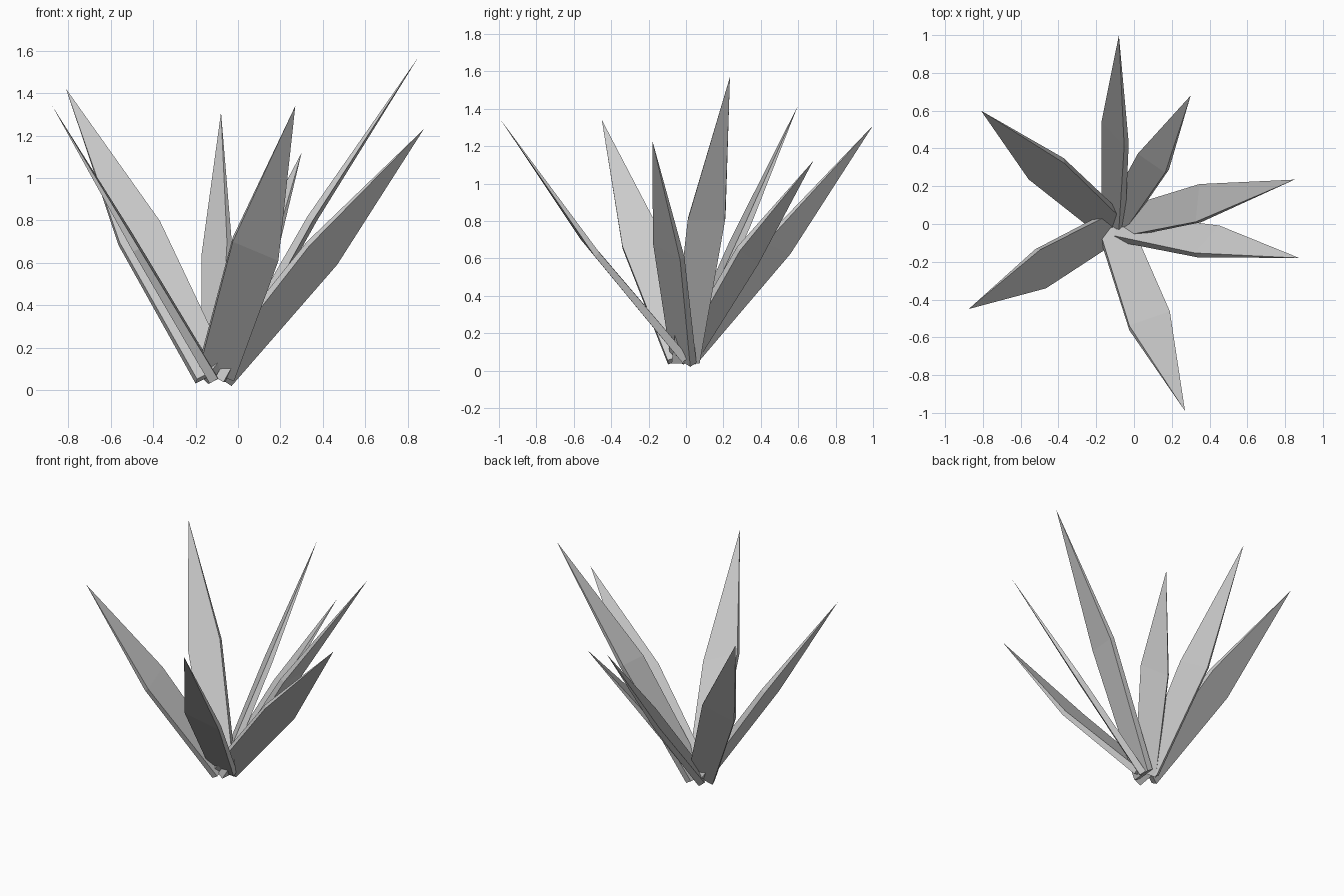
import bpy, bmesh
from mathutils import Vector

if "Cube" in bpy.data.objects:
    bpy.data.objects.remove(bpy.data.objects["Cube"])

BASE_W = 0.75              # base width relative to the widest point
MID_T, BASE_T = 0.032, 0.045   # blade thickness

# each leaf: base centre, the two widest edge points, tip
LEAVES = [
    ((-.11, .00, .07), (-.16, .55, .63), (-.04, .42, .69), (-.08, 1.0, 1.31)),
    ((-.10, .00, .07), (.03, .38, .58), (.175, .28, .65), (.30, .68, 1.12)),
    ((-.08, .00, .05), (.36, .21, .81), (.34, .01, .81), (.85, .235, 1.57)),
    ((-.09, -.015, .065), (.46, -.02, .60), (.33, -.165, .69), (.875, -.18, 1.23)),
    ((-.10, -.03, .09), (-.025, -.55, .71), (.19, -.475, .62), (.27, -.99, 1.34)),
    ((-.125, -.02, .07), (-.48, -.34, .66), (-.51, -.135, .73), (-.875, -.45, 1.34)),
    ((-.125, .00, .08), (-.56, .25, .69), (-.37, .335, .79), (-.81, .60, 1.42)),
]


def ring(bm, centre, half_width, half_thick):
    """Flat rectangular cross-section of a blade."""
    return [bm.verts.new(centre + s * half_width + t * half_thick)
            for s, t in ((-1, -1), (1, -1), (1, 1), (-1, 1))]


def leaf(name, base, left, right, tip):
    base, left, right, tip = map(Vector, (base, left, right, tip))
    half = (right - left) / 2
    mid = (left + right) / 2
    normal = half.cross(tip - base).normalized()
    bm = bmesh.new()
    # narrow base, wide middle, pointed tip
    a = ring(bm, base, half * BASE_W, normal * BASE_T / 2)
    b = ring(bm, mid, half, normal * MID_T / 2)
    top = bm.verts.new(tip)
    bm.faces.new(a)
    for i in range(4):
        j = (i + 1) % 4
        bm.faces.new((a[i], a[j], b[j], b[i]))
        bm.faces.new((b[i], b[j], top))
    bmesh.ops.recalc_face_normals(bm, faces=bm.faces)
    mesh = bpy.data.meshes.new(name)
    bm.to_mesh(mesh)
    bm.free()
    bpy.context.collection.objects.link(bpy.data.objects.new(name, mesh))


# rosette of pointed leaves
for n, pts in enumerate(LEAVES, 1):
    leaf(f"leaf_{n}", *pts)
